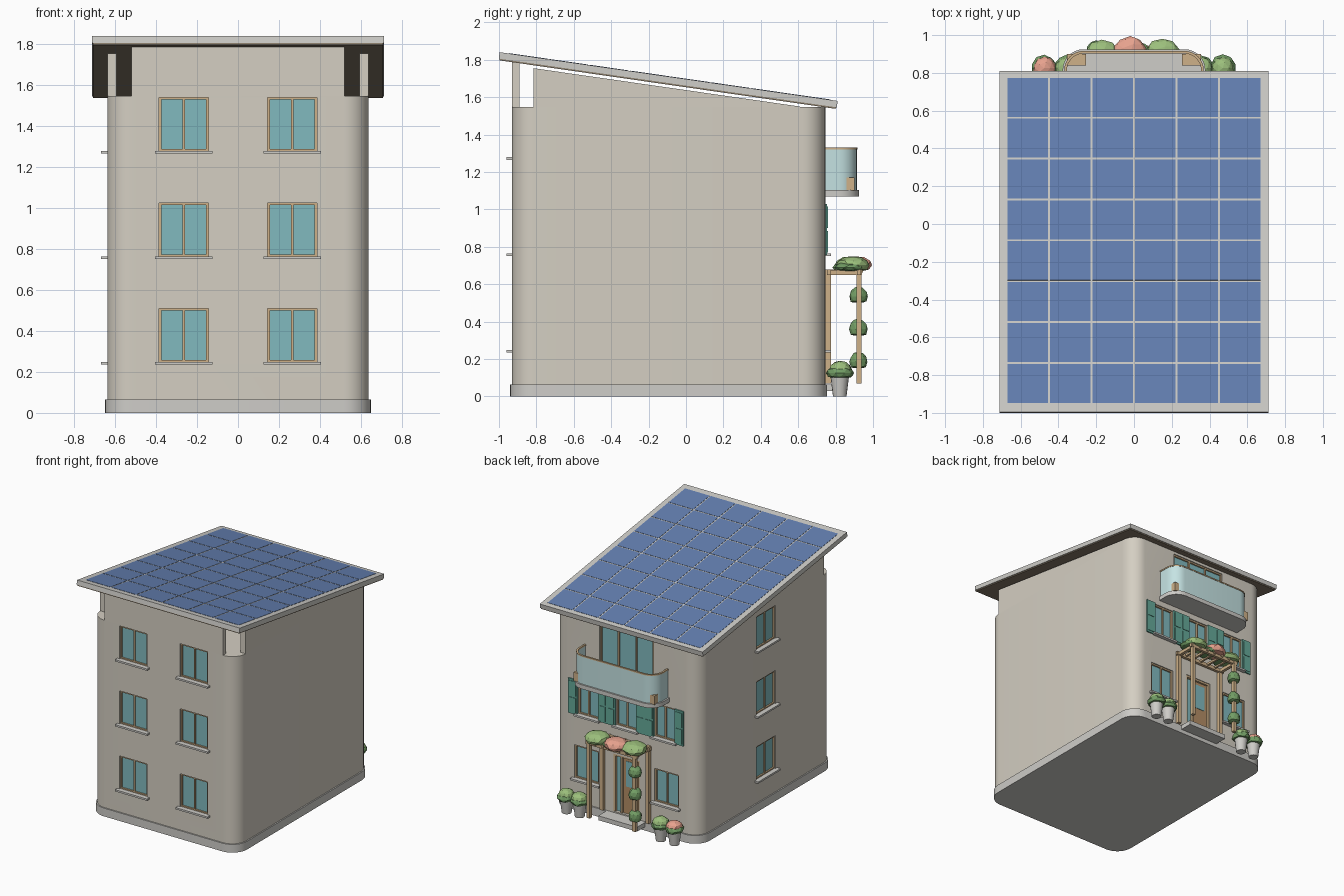
import bpy, bmesh, math, random
from mathutils import Matrix, Vector

if "Cube" in bpy.data.objects:
    bpy.data.objects.remove(bpy.data.objects["Cube"])

random.seed(4)
COL = {"wall": (.66, .62, .54), "grey": (.62, .61, .58), "wood": (.62, .44, .25), "door": (.45, .27, .13),
       "teal": (.22, .49, .52), "glass": (.56, .77, .77), "blue": (.13, .22, .45), "soffit": (.26, .21, .15),
       "shutter": (.13, .40, .32), "leaf": (.33, .52, .20), "dark_leaf": (.17, .34, .13), "bloom": (.80, .36, .27)}
MAT = {}
for k, c in COL.items():
    MAT[k] = bpy.data.materials.new(k)
    MAT[k].diffuse_color = (*c, 1)


def finish(name, bm, mat):
    bmesh.ops.recalc_face_normals(bm, faces=bm.faces)
    me = bpy.data.meshes.new(name)
    bm.to_mesh(me)
    bm.free()
    ob = bpy.data.objects.new(name, me)
    bpy.context.collection.objects.link(ob)
    if mat:
        me.materials.append(MAT[mat])
    return ob


def add_box(bm, a, b):
    a, b = Vector(a), Vector(b)
    size = [abs(v) for v in b - a]
    bmesh.ops.create_cube(bm, size=1, matrix=Matrix.Translation((a + b) / 2) @ Matrix.Diagonal((*size, 1)))


def boxes(name, pairs, mat):
    bm = bmesh.new()
    for a, b in pairs:
        add_box(bm, a, b)
    return finish(name, bm, mat)


def prism(name, pts, vec, mat):
    bm = bmesh.new()
    f = bm.faces.new([bm.verts.new(p) for p in pts])
    ext = bmesh.ops.extrude_face_region(bm, geom=[f])
    bmesh.ops.translate(bm, vec=vec, verts=[v for v in ext["geom"] if isinstance(v, bmesh.types.BMVert)])
    return finish(name, bm, mat)


def smooth(ob):
    bpy.ops.object.select_all(action='DESELECT')
    ob.select_set(True)
    bpy.context.view_layer.objects.active = ob
    bpy.ops.object.shade_smooth_by_angle(angle=math.radians(30))


def arc(cx, cy, r, a0, z, n=10):
    return [(cx + r * math.cos(math.radians(a0 + 90 * i / n)), cy + r * math.sin(math.radians(a0 + 90 * i / n)), z)
            for i in range(n + 1)]


def rounded(x, y0, y1, r, z):
    return (arc(x - r, y1 - r, r, 0, z) + arc(r - x, y1 - r, r, 90, z)
            + arc(r - x, y0 + r, r, 180, z) + arc(x - r, y0 + r, r, 270, z))


# walls as local frames: u along the wall, w outward, z up
WALL = {"front": lambda u, w, z: (u, -.93 - w, z),
        "back": lambda u, w, z: (u, .745 + w, z),
        "left": lambda u, w, z: (-.638 - w, -.09 + u, z)}
cut = bmesh.new()


def wall_boxes(name, side, specs, mat):
    P = WALL[side]
    return boxes(name, [(P(u0, w0, z0), P(u1, w1, z1)) for u0, u1, w0, w1, z0, z1 in specs], mat)


def window(name, side, u, z0, width, height, panes=2, sill=True):
    P, h, t, z1 = WALL[side], width / 2, .011, z0 + height
    add_box(cut, P(u - h, -.035, z0), P(u + h, .05, z1))
    a, b = -.034, -.008
    bars = [(u - h, u - h + t, a, b, z0, z1), (u + h - t, u + h, a, b, z0, z1),
            (u - h, u + h, a, b, z0, z0 + t), (u - h, u + h, a, b, z1 - t, z1)]
    for i in range(1, panes):
        m = u - h + width * i / panes
        bars.append((m - .006, m + .006, a, b, z0, z1))
    wall_boxes(name + "_frame", side, bars, "wood")
    wall_boxes(name + "_glass", side, [(u - h + .005, u + h - .005, -.034, -.02, z0 + .005, z1 - .005)], "teal")
    if sill:
        wall_boxes(name + "_sill", side, [(u - h - .02, u + h + .02, -.03, .03, z0 - .012, z0 + .002)], "grey")


# windows on three storeys
for i, z in enumerate((.247, .762, 1.277)):
    for s in (-1, 1):
        window(f"front_window_{i}", "front", s * .265, z, .24, .263)
    window(f"left_window_{i}", "left", 0, z, .24, .263)
for s in (-1, 1):
    window("ground_back_window", "back", s * .35, .247, .21, .263)
for u in (-.335, 0, .335):
    window("middle_back_window", "back", u, .762, .18, .263)
    for s in (-1, 1):
        c = u + s * .13
        wall_boxes("shutter", "back", [(c - .039, c + .039, 0, .01, .755, 1.03),
                                       (c - .028, c + .028, .01, .014, .77, .885),
                                       (c - .028, c + .028, .01, .014, .9, 1.015)], "shutter")
window("balcony_door", "back", 0, 1.105, .47, .42, panes=3, sill=False)

# entrance door with side light and step
add_box(cut, (-.115, .70, .075), (.115, .80, .53))
wall_boxes("door_frame", "back", [(-.115, -.1, -.044, -.005, .075, .53), (.1, .115, -.044, -.005, .075, .53),
                                  (.042, .055, -.044, -.005, .075, .53), (-.115, .115, -.044, -.005, .515, .53)], "wood")
wall_boxes("door_leaf", "back", [(-.1, .042, -.044, -.02, .075, .515)], "door")
wall_boxes("door_panes", "back", [(.055, .1, -.044, -.025, .075, .515), (-.075, .018, -.03, -.017, .29, .49)], "teal")
wall_boxes("door_step", "back", [(-.17, .17, 0, .11, .03, .065)], "grey")

# main walls, with openings cut out
body = prism("walls", rounded(.638, -.93, .745, .12, .03), (0, 0, 1.518), "wall")
cutter = finish("opening_cutter", cut, None)
cutter.hide_render = True
mod = body.modifiers.new("openings", 'BOOLEAN')
mod.operation, mod.object, mod.solver = 'DIFFERENCE', cutter, 'EXACT'
bpy.context.view_layer.objects.active = body
bpy.ops.object.modifier_apply(modifier=mod.name)
bpy.data.objects.remove(cutter)
smooth(body)
smooth(prism("plinth", rounded(.648, -.94, .755, .13, 0), (0, 0, .065), "grey"))

# upper wall strips below the sloping roof
boxes("front_parapet", [((-.52, -.93, 1.54), (.52, -.89, 1.787))], "wall")
for x in (-.638, .593):
    prism("side_parapet", [(x, -.815, 1.54), (x, .61, 1.54), (x, .61, 1.55), (x, -.815, 1.755)], (.045, 0, 0), "wall")

# sloping roof with solar cells
roof = Matrix.Translation((0, -.095, 1.693)) @ Matrix.Rotation(-math.radians(8.2), 4, 'X')
cells = []
for i in range(6):
    for j in range(8):
        x, y = -.675 + .225 * i, -.868 + .2185 * j
        cells.append(((x + .005, y + .005, .01), (x + .22, y + .2135, .0195)))
for name, parts, mat in (("roof_slab", [((-.713, -.913, -.0175), (.713, .913, .0175))], "grey"),
                         ("roof_soffit", [((-.708, -.908, -.026), (.708, .908, -.017))], "soffit"),
                         ("solar_cells", cells, "blue")):
    boxes(name, parts, mat).matrix_world = roof


# curved balcony
def u_path(inset, z):
    hw, y1, r = .378 - inset, .925 - inset, .11 - inset
    return [(hw, .735, z)] + arc(hw - r, y1 - r, r, 0, z, 8) + arc(r - hw, y1 - r, r, 90, z, 8) + [(-hw, .735, z)]


smooth(prism("balcony_slab", u_path(0, 1.07), (0, 0, .033), "grey"))
smooth(prism("balcony_glass", u_path(.012, 1.1) + u_path(.02, 1.1)[::-1], (0, 0, .222), "glass"))
smooth(prism("balcony_rail", u_path(.009, 1.32) + u_path(.023, 1.32)[::-1], (0, 0, .01), "wood"))
for s in (-1, 1):
    boxes("balcony_planter", [((s * .255, .84, 1.1), (s * .355, .9, 1.17))], "wood")

# pergola over the entrance
parts = []
for x in (-.2, .2):
    for y in (.76, .925):
        parts.append(((x - .014, y - .014, .07), (x + .014, y + .014, .68)))
    parts.append(((x - .012, .745, .648), (x + .012, .94, .675)))
for y in (.765, .925):
    parts.append(((-.225, y - .011, .65), (.225, y + .011, .678)))
for i in range(5):
    x = -.14 + .07 * i
    parts.append(((x - .008, .75, .662), (x + .008, .945, .68)))
boxes("pergola", parts, "wood")


# plants as faceted clumps
def clump(name, c, r, mat):
    bm = bmesh.new()
    bmesh.ops.create_icosphere(bm, subdivisions=2, radius=1)
    for v in bm.verts:
        v.co *= random.uniform(.92, 1.03)
        v.co.z = max(v.co.z, -.6)
        v.co = Vector(c) + Vector([a * b for a, b in zip(v.co, r)])
    finish(name, bm, mat)


for x, mat, y in ((.15, "leaf", .895), (-.02, "bloom", .905), (-.17, "leaf", .885)):
    clump("pergola_foliage", (x, y, .702), (.095, .092, .05), mat)
    clump("pergola_under_foliage", (x + .03, y - .02, .69), (.085, .085, .03), "dark_leaf")
for z in (.185, .36, .535):
    clump("climbing_plant", (-.2, .922, z), (.05, .05, .056), "dark_leaf")

# potted plants
for x, mat in ((-.475, "bloom"), (-.355, "leaf"), (.355, "leaf"), (.47, "leaf")):
    bm = bmesh.new()
    bmesh.ops.create_cone(bm, cap_ends=True, segments=16, radius1=.036, radius2=.05, depth=.11,
                          matrix=Matrix.Translation((x, .822, .055)))
    smooth(finish("plant_pot", bm, "grey"))
    clump("pot_foliage", (x, .822, .125), (.07, .075, .042), "dark_leaf")
    clump("pot_top_foliage", (x, .825, .145), (.06, .062, .045), mat)

for m in bpy.data.materials:
    if m.users and not m.is_grease_pencil:
        m.use_nodes = True
        m.node_tree.nodes["Principled BSDF"].inputs["Base Color"].default_value = m.diffuse_color
